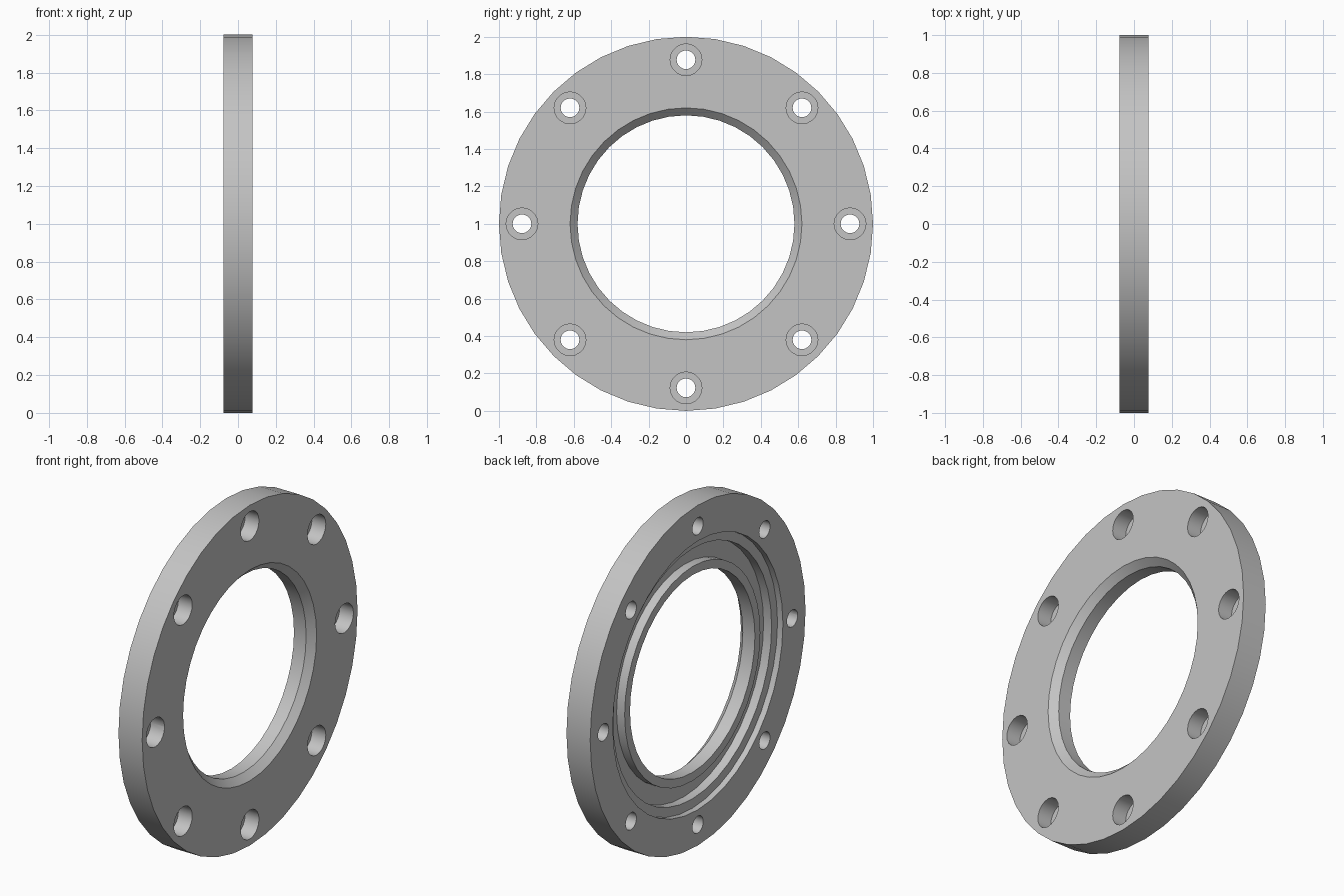
import bpy, bmesh
from math import pi, sin, cos, radians

cube = bpy.data.objects.get("Cube")
if cube:
    bpy.data.objects.remove(cube)

steel = bpy.data.materials.new("light_grey_steel")
steel.use_nodes = True
colour = (0.55, 0.55, 0.55, 1)
steel.diffuse_color = colour
steel.node_tree.nodes["Principled BSDF"].inputs["Base Color"].default_value = colour

HALF = 0.077      # half the plate thickness
BOLT_RADIUS = 0.877


def lathe(name, profile, segments, closed):
    """Turn (x, radius) points about the x axis."""
    bm = bmesh.new()
    rings = []
    for x, r in profile:
        rings.append([bm.verts.new((x, r * sin(2 * pi * i / segments),
                                    r * cos(2 * pi * i / segments)))
                      for i in range(segments)])
    pairs = list(zip(rings, rings[1:]))
    if closed:
        pairs.append((rings[-1], rings[0]))
    else:
        bm.faces.new(rings[0])
        bm.faces.new(rings[-1])
    for a, b in pairs:
        for i in range(segments):
            j = (i + 1) % segments
            bm.faces.new((a[i], a[j], b[j], b[i]))
    bmesh.ops.recalc_face_normals(bm, faces=bm.faces)
    mesh = bpy.data.meshes.new(name)
    bm.to_mesh(mesh)
    bm.free()
    mesh.materials.append(steel)
    obj = bpy.data.objects.new(name, mesh)
    bpy.context.collection.objects.link(obj)
    return obj


# Flange ring: chamfered bore on one face, stepped recess and lip on the other
ledge, groove = -HALF + 0.035, -HALF + 0.087
flange = lathe("flange_ring", [
    (HALF, 1.0), (HALF, 0.62), (HALF - 0.04, 0.58),
    (ledge, 0.58), (ledge, 0.63), (groove, 0.63), (groove, 0.735),
    (ledge, 0.735), (ledge, 0.79), (-HALF, 0.79), (-HALF, 1.0)], 40, True)
flange.location.z = 1

# Counterbored bolt holes
seat = HALF - 0.09
for k in range(8):
    cutter = lathe("bolt_hole_cutter", [
        (-HALF - 0.1, 0.05), (seat, 0.05), (seat, 0.085), (HALF + 0.1, 0.085)],
        20, False)
    angle = radians(45 * k)
    cutter.location = (0, BOLT_RADIUS * sin(angle), 1 + BOLT_RADIUS * cos(angle))
    cutter.hide_render = True
    cutter.hide_set(True)
    cutter.display_type = 'WIRE'
    hole = flange.modifiers.new("bolt_hole", 'BOOLEAN')
    hole.operation = 'DIFFERENCE'
    hole.solver = 'EXACT'
    hole.object = cutter

# Apply the holes, remove the cutters and shade
bpy.context.view_layer.update()
cut_mesh = bpy.data.meshes.new_from_object(
    flange.evaluated_get(bpy.context.evaluated_depsgraph_get()))
flange.modifiers.clear()
flange.data = cut_mesh
for obj in list(bpy.data.objects):
    if obj.name.startswith("bolt_hole_cutter"):
        bpy.data.objects.remove(obj)
bpy.ops.object.select_all(action='DESELECT')
bpy.context.view_layer.objects.active = flange
flange.select_set(True)
bpy.ops.object.shade_smooth_by_angle(angle=radians(30))
